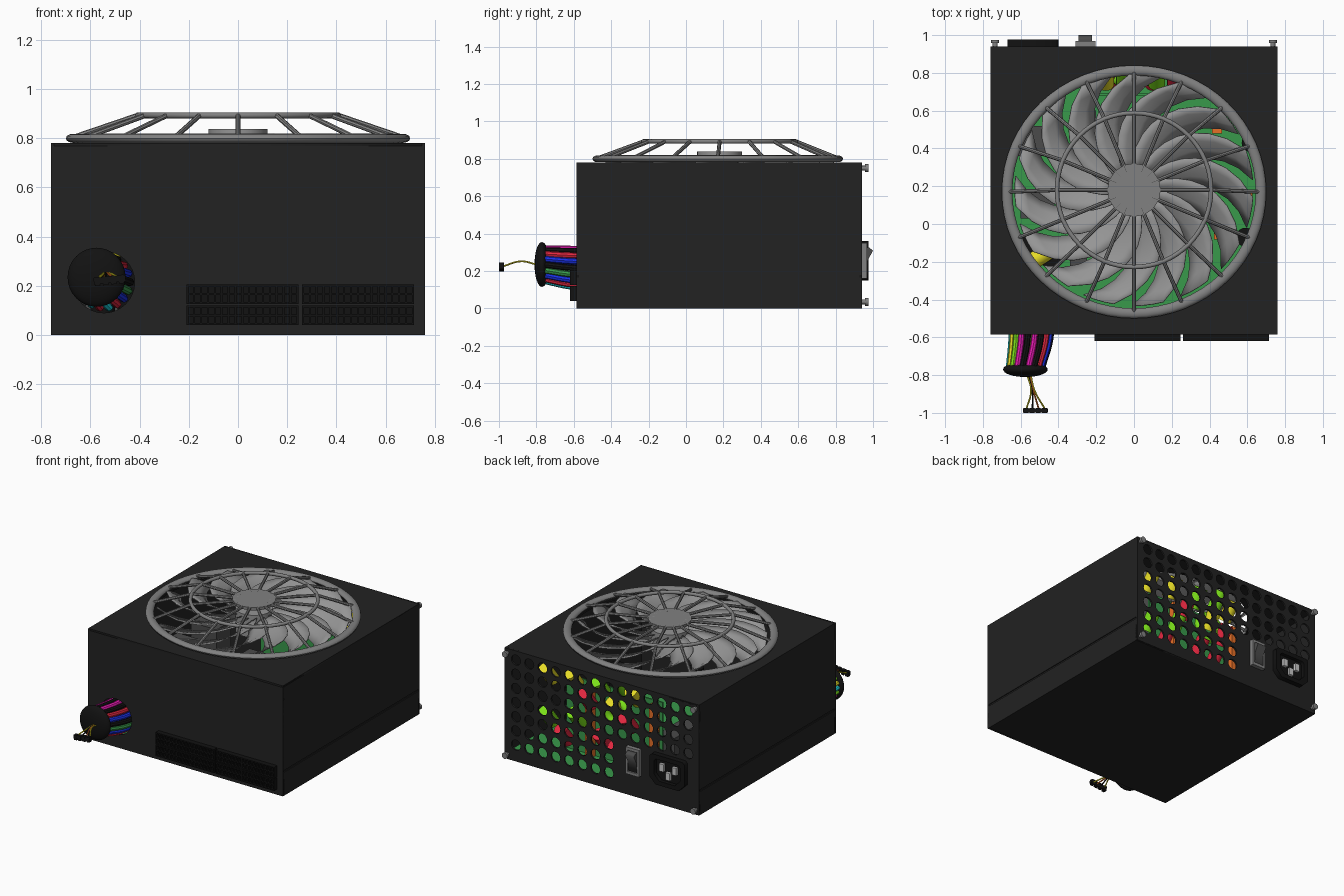
import bpy, bmesh, math, random
from math import sin, cos, pi, radians
from mathutils import Matrix, Vector

if "Cube" in bpy.data.objects:
    bpy.data.objects.remove(bpy.data.objects["Cube"])

random.seed(4)
COL = dict(black=(.016, .016, .016), dark=(.006, .006, .006), grey=(.22, .22, .22), blade=(.3, .3, .3),
           steel=(.35, .35, .35), slate=(.07, .07, .07), white=(.75, .75, .75), green=(.04, .32, .07),
           lime=(.2, .75, .01), yellow=(.8, .72, .02), red=(.75, .02, .05), orange=(.8, .16, .02),
           magenta=(.8, .01, .45), blue=(.01, .03, .8), cyan=(.01, .7, .8))
MATS = {}


def finish(name, me, col, smooth=False):
    if col not in MATS:
        MATS[col] = bpy.data.materials.new(col)
        MATS[col].diffuse_color = (*COL[col], 1)
    me.materials.clear()
    me.materials.append(MATS[col])
    o = bpy.data.objects.new(name, me)
    bpy.context.collection.objects.link(o)
    if smooth:
        bpy.ops.object.select_all(action='DESELECT')
        o.select_set(True)
        bpy.context.view_layer.objects.active = o
        bpy.ops.object.shade_smooth_by_angle(angle=radians(40))
    return o


def mesh(name, bm, col, smooth=False):
    bmesh.ops.recalc_face_normals(bm, faces=bm.faces)
    me = bpy.data.meshes.new(name)
    bm.to_mesh(me)
    bm.free()
    return finish(name, me, col, smooth)


def boxes(name, col, *bounds):
    """Axis-aligned boxes given as x0, x1, y0, y1, z0, z1."""
    bm = bmesh.new()
    for x0, x1, y0, y1, z0, z1 in bounds:
        m = Matrix.Translation(((x0 + x1) / 2, (y0 + y1) / 2, (z0 + z1) / 2))
        bmesh.ops.create_cube(bm, size=1, matrix=m @ Matrix.Diagonal((x1 - x0, y1 - y0, z1 - z0, 1)))
    return mesh(name, bm, col)


def rods(name, col, segs, r, sides=12):
    """Straight cylinders between point pairs."""
    bm = bmesh.new()
    for a, b in segs:
        a, b = Vector(a), Vector(b)
        m = Matrix.Translation((a + b) / 2) @ (b - a).to_track_quat('Z', 'Y').to_matrix().to_4x4()
        bmesh.ops.create_cone(bm, cap_ends=True, segments=sides, radius1=r, radius2=r, depth=(b - a).length, matrix=m)
    return mesh(name, bm, col, True)


def from_curve(name, cu, col, mat=Matrix(), smooth=False):
    o = bpy.data.objects.new(name, cu)
    bpy.context.collection.objects.link(o)
    dg = bpy.context.evaluated_depsgraph_get()
    me = bpy.data.meshes.new_from_object(o.evaluated_get(dg))
    bpy.data.objects.remove(o)
    me.transform(mat)
    return finish(name, me, col, smooth)


def plate(name, col, loops, thick, mat):
    """Flat filled outline with holes."""
    cu = bpy.data.curves.new(name, 'CURVE')
    cu.dimensions, cu.fill_mode, cu.extrude = '2D', 'BOTH', thick / 2
    for pts in loops:
        s = cu.splines.new('POLY')
        s.points.add(len(pts) - 1)
        for p, (x, y) in zip(s.points, pts):
            p.co = (x, y, 0, 1)
        s.use_cyclic_u = True
    return from_curve(name, cu, col, mat)


def tubes(name, col, paths, r):
    cu = bpy.data.curves.new(name, 'CURVE')
    cu.dimensions, cu.bevel_depth, cu.bevel_resolution, cu.resolution_u = '3D', r, 2, 6
    for pts in paths:
        s = cu.splines.new('BEZIER')
        s.bezier_points.add(len(pts) - 1)
        for p, c in zip(s.bezier_points, pts):
            p.co = c
            p.handle_left_type = p.handle_right_type = 'AUTO'
    return from_curve(name, cu, col, smooth=True)


def torus(name, col, R, r, loc, scale=(1, 1, 1), rot=Matrix()):
    bm = bmesh.new()
    n, k = 64, 12
    vs = [[bm.verts.new(((R + r * cos(b)) * cos(a), (R + r * cos(b)) * sin(a), r * sin(b)))
           for b in [2 * pi * j / k for j in range(k)]] for a in [2 * pi * i / n for i in range(n)]]
    for i in range(n):
        for j in range(k):
            bm.faces.new((vs[i][j], vs[(i + 1) % n][j], vs[(i + 1) % n][(j + 1) % k], vs[i][(j + 1) % k]))
    bm.transform(Matrix.Translation(loc) @ rot @ Matrix.Diagonal((*scale, 1)))
    return mesh(name, bm, col, True)


def rect(x0, x1, y0, y1):
    return [(x0, y0), (x1, y0), (x1, y1), (x0, y1)]


def ring(cx, cy, rx, ry, n):
    return [(cx + rx * cos(2 * pi * i / n), cy + ry * sin(2 * pi * i / n)) for i in range(n)]


W, F, B, H, T = .76, -.585, .94, .78, .012
upright = Matrix.Rotation(pi / 2, 4, 'X')

# casing: floor, grooved sides, top with fan opening, front with cable hole, perforated back
boxes("floor_panel", "black", (-W, W, F, B, 0, T))
for s, n in ((1, "right"), (-1, "left")):
    a, b, c = sorted((s * W, s * (W - T))), sorted((s * (W - .006), s * (W - T))), None
    boxes(n + "_panel", "black", (*a, F, B, 0, .165), (*b, F, B, .165, .178), (*a, F, B, .178, H))
plate("top_panel", "black", [rect(-W, W, F, B), ring(0, .17, .655, .627, 64)], T, Matrix.Translation((0, 0, H - T / 2)))
plate("front_panel", "black", [rect(-W, W, 0, H), ring(-.545, .215, .125, .125, 32)], T,
      Matrix.Translation((0, F + T / 2, 0)) @ upright)
holes = [ring(.67 - .1035 * i, .115 + .1 * j, .036, .036, 16)
         for i in range(14) for j in range(7) if i < 8 or j > 2]
plate("back_vent_panel", "black", [rect(-W, W, 0, H)] + holes, T, Matrix.Translation((0, B - T / 2, 0)) @ upright)

# corner screws
for sx in (-.735, .735):
    for z in (.035, .75):
        rods("corner_screw", "grey", [((sx, B - .01, z), (sx, .975, z))], .013)
        rods("corner_screw_head", "grey", [((sx, .957, z), (sx, .975, z))], .021)

# fan guard
C = Vector((0, .18, 0))
torus("guard_outer_ring", "grey", .672, .028, (0, .17, .8), (1, .957, .65))
torus("guard_inner_ring", "grey", .408, .012, C + Vector((0, 0, .893)))
segs = []
for i in range(16):
    c, s = cos(i * pi / 8), sin(i * pi / 8)
    mid = (.408 * c, C.y + .408 * s, .893)
    segs += [((.1 * c, C.y + .1 * s, .893), mid), (mid, (.672 * c, .17 + .643 * s, .803))]
rods("guard_spokes", "grey", segs, .0105, 8)
rods("guard_centre_disc", "grey", [((0, C.y, .883), (0, C.y, .903))], .14, 40)

# fan hub and swept blades
rods("fan_hub", "blade", [((0, C.y, .68), (0, C.y, .838))], .12, 40)
bm = bmesh.new()
NB = 15
for k in range(NB):
    rows = []
    for i in range(9):
        t = i / 8
        r = .11 + .52 * t
        w = .16 + .06 * t * (1 - t)
        row = []
        for j in range(4):
            u = j / 3 - .5
            a = 2 * pi * k / NB - .62 * t * t + u * (w / (r + .12)) * 1.25
            row.append(bm.verts.new((r * cos(a), C.y + .97 * r * sin(a), .775 + u * .09 + .012 * (1 - 4 * u * u))))
        rows.append(row)
    for p, q in zip(rows, rows[1:]):
        for j in range(3):
            bm.faces.new((p[j], q[j], q[j + 1], p[j + 1]))
fan = mesh("fan_blades", bm, "blade", True)
fan.modifiers.new("thickness", 'SOLIDIFY').thickness = .006

# circuit boards and parts inside
boxes("main_board", "green", (-.72, .72, -.55, .9, .05, .065))
boxes("upright_board", "green", (-.3, .45, .68, .692, .065, .58))
boxes("heat_sinks", "slate", (-.62, -.42, .36, .52, .065, .5), (-.6, -.42, .03, .18, .065, .5),
      (-.34, -.25, -.23, -.17, .065, .4), (-.33, -.2, .3, .6, .065, .3))
boxes("small_chips", "orange", *[(x - .027, x + .027, y - .022, y + .022, .065, z) for x, y, z in
      ((.44, .5, .2), (.44, .42, .2), (.45, -.06, .2), (-.1, .52, .3), (-.25, .71, .56), (.25, .71, .56), (.6, .15, .2))])
rods("capacitors", "dark", [((x, y, .065), (x, y, .32)) for x, y in
     ((-.44, -.19), (-.55, -.1), (.15, -.33), (.59, -.07), (.62, .43))], .05, 20)
rods("yellow_coil", "yellow", [((-.54, -.2, .34), (-.4, -.11, .34))], .045, 20)
for col, spots in (("red", ((.4, .2), (.22, .5), (.1, .25), (-.02, .2), (-.1, .42))),
                   ("yellow", ((.52, .6), (.33, .62), (.0, .5), (-.15, .62))),
                   ("lime", ((.3, .35), (.12, .62), (.52, .3), (-.05, .66)))):
    rods(col + "_components", col, [((x, .74, z - .055), (x, .83, z + .055)) for x, z in spots], .045, 16)
torus("wound_choke", "lime", .08, .03, (0, .76, .45), rot=upright)

# cable bundle from the front hole to the rounded cap
names = ["magenta", "red", "yellow", "dark", "lime", "blue", "cyan", "green"]
groups = {}
for rad, n in ((.0, 1), (.036, 6), (.07, 12), (.103, 18)):
    for i in range(n):
        a = 2 * pi * i / n
        x, z = rad * cos(a), rad * sin(a)
        col = names[(int((.11 - z) / .031) * 1 + (i % 2) * 3) % 8]
        groups.setdefault(col, []).append([(-.545 + x, -.45, .215 + z), (-.545 + x, -.6, .217 + z),
                                           (-.575 + x * .85, -.765, .235 + z * .85)])
for col, paths in groups.items():
    tubes(col + "_cables", col, paths, .0165)
bm = bmesh.new()
bmesh.ops.create_uvsphere(bm, u_segments=32, v_segments=16, radius=1)
bm.transform(Matrix.Translation((-.575, -.77, .235)) @ Matrix.Diagonal((.118, .04, .12, 1)))
mesh("cable_cap", bm, "dark", True)

# thin leads and small plug
for i, col in enumerate(("yellow", "dark", "orange", "yellow")):
    tubes("thin_lead", col, [[(-.565 + .006 * i, -.8, .235), (-.545 + .006 * i, -.88, .252),
                              (-.57 + .033 * i, -.98, .225)]], .0045)
plug = boxes("small_plug", "dark", (-.065, .065, -.01, .01, -.013, .013), *[
    (-.062 + .033 * i, -.04 + .033 * i, -.013, .013, -.02, .015) for i in range(4)])
plug.location = (-.522, -.987, .225)
plug.rotation_euler = (0, radians(-6), 0)

# modular output sockets: backing plate with raised grid
bars = []
for x0 in (-.21, .26):
    for z0, z1 in ((.04, .12), (.126, .206)):
        bars.append((x0, x0 + .455, -.6, F, z0, z1))
        for z in (z0, (z0 + z1) / 2 - .004, z1 - .008):
            bars.append((x0, x0 + .455, -.62, -.6, z, z + .008))
        for i in range(17):
            x = x0 + i * .447 / 16
            bars.append((x, x + .008, -.62, -.6, z0, z1))
boxes("output_sockets", "dark", *bars)

# power switch
boxes("switch_frame", "grey", (-.31, -.295, B, .968, .16, .35), (-.22, -.205, B, .968, .16, .35),
      (-.31, -.205, B, .968, .16, .18), (-.31, -.205, B, .968, .33, .35), (-.3, -.21, B, .952, .165, .345))
plate("switch_rocker", "slate", [[(.945, .185), (.965, .185), (.968, .25), (1.0, .31), (.98, .325), (.945, .325)]], .07,
      Matrix.Translation((-.2575, 0, 0)) @ Matrix(((0, 0, 1, 0), (1, 0, 0, 0), (0, 1, 0, 0), (0, 0, 0, 1))))


# mains inlet: cut-corner frame, recessed floor, three pins
def inlet(w, h, c):
    return [(-.535 + x, .255 + z) for x, z in ((-w + c, -h), (w - c, -h), (w, -h + c), (w, h - c / 3),
                                               (w - c / 3, h), (-w + c / 3, h), (-w, h - c / 3), (-w, -h + c))]


plate("inlet_frame", "dark", [inlet(.135, .105, .045), inlet(.1, .075, .04)], .036,
      Matrix.Translation((0, .958, 0)) @ upright)
plate("inlet_floor", "dark", [inlet(.12, .09, .04)], .01, Matrix.Translation((0, .945, 0)) @ upright)
boxes("inlet_pins", "white", *[(x - .017, x + .017, .945, .97, z - .026, z + .026) for x, z in
      ((-.485, .275), (-.585, .275), (-.535, .225))])

for m in bpy.data.materials:
    if m.users and not m.is_grease_pencil:
        m.use_nodes = True
        m.node_tree.nodes["Principled BSDF"].inputs["Base Color"].default_value = m.diffuse_color
